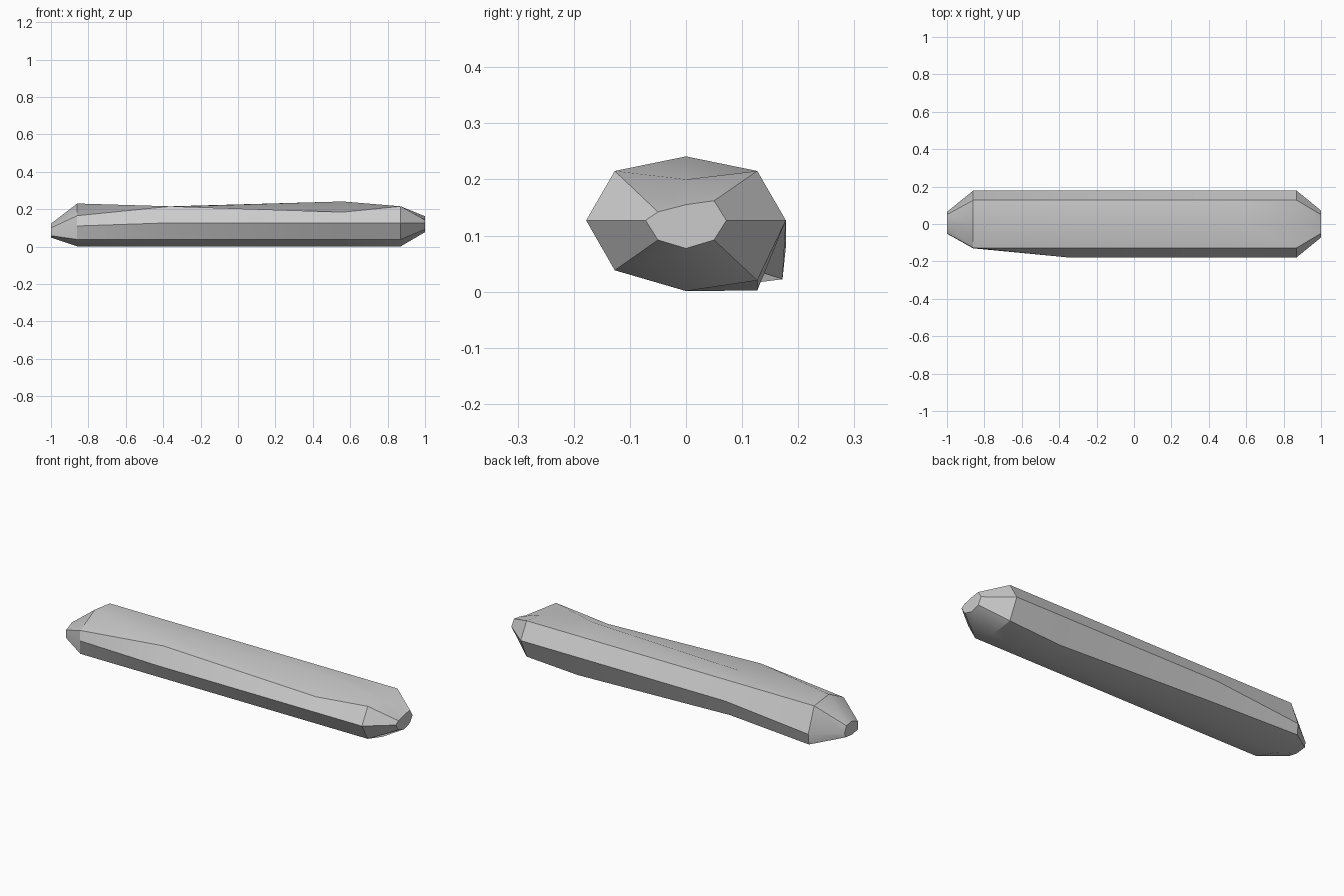
import bpy
import bmesh
import math

cube = bpy.data.objects.get("Cube")
if cube:
    bpy.data.objects.remove(cube, do_unlink=True)


def make_material(name, rgb):
    mat = bpy.data.materials.new(name)
    mat.use_nodes = True
    color = (*rgb, 1.0)
    mat.diffuse_color = color
    mat.node_tree.nodes["Principled BSDF"].inputs["Base Color"].default_value = color
    return mat


grey = make_material("light grey", (0.6, 0.6, 0.6))

# Regular cross-section (y, z), counter-clockwise from the top
section = {
    "top": (0, 0.2), "front_upper": (-0.127, 0.215), "front_side": (-0.178, 0.127),
    "front_lower": (-0.127, 0.038), "bottom": (0, 0.001), "back_lower": (0.127, 0.02),
    "back_side": (0.178, 0.127), "back_upper": (0.127, 0.215),
}


def section_with(**changes):
    return list({**section, **changes}.values())


# Blunt tips
left_tip = [(0, 0.155), (-0.05, 0.142), (-0.072, 0.127), (-0.05, 0.092),
            (0, 0.077), (0.05, 0.092), (0.072, 0.127), (0.05, 0.162)]
right_tip = [(0, 0.122), (-0.05, 0.1), (-0.052, 0.08), (-0.05, 0.058),
             (0, 0.048), (0.06, 0.055), (0.065, 0.08), (0.05, 0.115)]

# Hewn stations along the bar
stations = [
    (-1.0, right_tip),
    (-0.86, section_with(top=(0, 0.23), front_upper=(-0.127, 0.165),
                         front_side=(-0.13, 0.11), back_lower=(0.172, 0.022),
                         back_side=(0.178, 0.08))),
    (-0.36, section_with(top=(0, 0.213), back_lower=(0.135, 0.034))),
    (0.56, section_with(top=(0, 0.241), front_upper=(-0.127, 0.184),
                        back_lower=(0.127, 0.002))),
    (0.87, section_with()),
    (1.0, left_tip),
]

# Loft the bar through the stations and close both ends
bm = bmesh.new()
rings = [[bm.verts.new((x, y, z)) for y, z in ring] for x, ring in stations]
for a, b in zip(rings, rings[1:]):
    for i in range(len(a)):
        j = (i + 1) % len(a)
        bm.faces.new((a[i], a[j], b[j], b[i]))
bm.faces.new(rings[0])
bm.faces.new(rings[-1])
bmesh.ops.recalc_face_normals(bm, faces=bm.faces)

mesh = bpy.data.meshes.new("hewn_bar")
bm.to_mesh(mesh)
bm.free()
mesh.materials.append(grey)
bar = bpy.data.objects.new("hewn_bar", mesh)
bpy.context.collection.objects.link(bar)

bpy.ops.object.select_all(action="DESELECT")
bar.select_set(True)
bpy.context.view_layer.objects.active = bar
bpy.ops.object.shade_smooth_by_angle(angle=math.radians(30))
